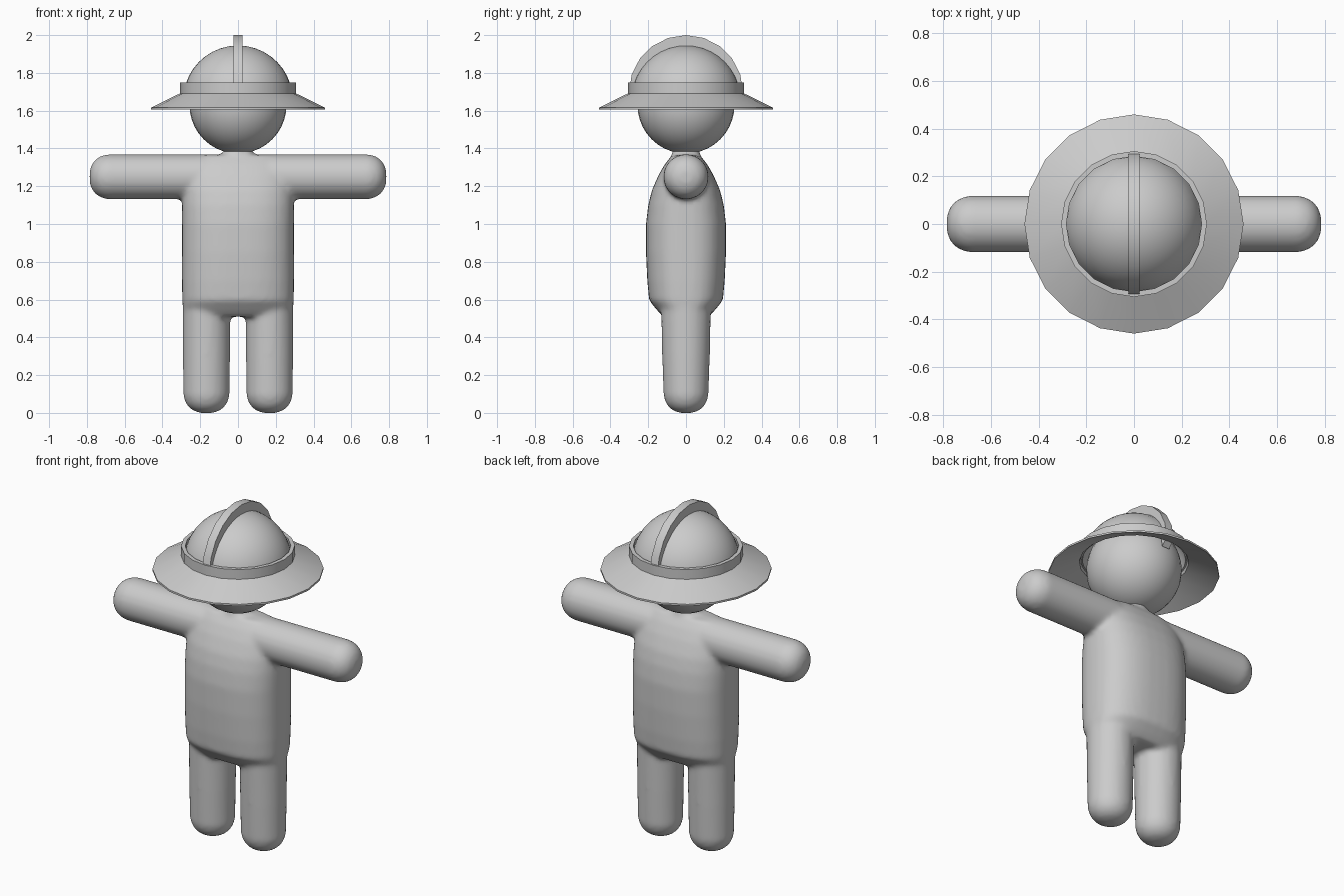
import bpy, bmesh, math
from mathutils import Matrix

if "Cube" in bpy.data.objects:
    bpy.data.objects.remove(bpy.data.objects["Cube"])

grey = bpy.data.materials.new("light_grey")
grey.diffuse_color = (0.6, 0.6, 0.6, 1)
grey.use_nodes = True
grey.node_tree.nodes["Principled BSDF"].inputs["Base Color"].default_value = grey.diffuse_color


def finish(name, bm, angle=30):
    bmesh.ops.remove_doubles(bm, verts=bm.verts, dist=1e-5)
    bmesh.ops.recalc_face_normals(bm, faces=bm.faces)
    me = bpy.data.meshes.new(name)
    bm.to_mesh(me)
    bm.free()
    me.materials.append(grey)
    ob = bpy.data.objects.new(name, me)
    bpy.context.collection.objects.link(ob)
    bpy.ops.object.select_all(action='DESELECT')
    ob.select_set(True)
    bpy.context.view_layer.objects.active = ob
    bpy.ops.object.shade_smooth_by_angle(angle=math.radians(angle))
    return ob


def loft(bm, sections, sides, power=2.0, matrix=Matrix(), closed=False):
    """Stack superellipse rings given as (z, half width x, half depth y)."""
    rings = []
    for z, rx, ry in sections:
        ring = []
        for i in range(sides):
            a = 2 * math.pi * i / sides
            c, s = math.cos(a), math.sin(a)
            x = math.copysign(abs(c) ** (2 / power), c) * rx
            y = math.copysign(abs(s) ** (2 / power), s) * ry
            ring.append(bm.verts.new(matrix @ Matrix.Translation((x, y, z)).translation))
        rings.append(ring)
    pairs = list(zip(rings, rings[1:]))
    if closed:
        pairs.append((rings[-1], rings[0]))
    for a, b in pairs:
        for i in range(sides):
            j = (i + 1) % sides
            bm.faces.new((a[i], a[j], b[j], b[i]))
    if not closed:
        bm.faces.new(rings[0][::-1])
        bm.faces.new(rings[-1])


# Body: torso, arms and legs blended into one soft skin
bm = bmesh.new()
loft(bm, [(0.51, 0.285, 0.12), (0.54, 0.29, 0.15), (0.595, 0.295, 0.195),
          (0.70, 0.297, 0.205), (0.85, 0.297, 0.212), (1.0, 0.297, 0.212),
          (1.1, 0.297, 0.20), (1.18, 0.295, 0.18), (1.26, 0.29, 0.145),
          (1.32, 0.26, 0.11), (1.365, 0.21, 0.072)], 40, 2.5)
loft(bm, [(1.30, 0.085, 0.085), (1.365, 0.085, 0.075), (1.40, 0.07, 0.07)], 24)
tip = [(0.0, 0.03), (0.006, 0.055), (0.022, 0.083), (0.05, 0.106), (0.09, 0.119)]
for side in (-1, 1):
    leg = Matrix.Translation((side * 0.167, 0, 0))
    loft(bm, [(h, r * 1.03, r) for h, r in tip]
         + [(0.30, 0.125, 0.126), (0.60, 0.126, 0.133)], 32, matrix=leg)
    arm = Matrix.Translation((side * 0.785, 0, 1.25)) @ Matrix.Rotation(-side * math.pi / 2, 4, 'Y')
    loft(bm, [(h, r, r) for h, r in tip] + [(0.70, 0.119, 0.119)], 32, matrix=arm)
body = finish("body", bm)
remesh = body.modifiers.new("blend", 'REMESH')
remesh.mode = 'VOXEL'
remesh.voxel_size = 0.014
remesh.use_smooth_shade = True
soften = body.modifiers.new("soften", 'SMOOTH')
soften.factor = 0.5
soften.iterations = 6

# Head
bm = bmesh.new()
bmesh.ops.create_uvsphere(bm, u_segments=32, v_segments=20, radius=0.257,
                          matrix=Matrix.Translation((0, 0, 1.63)))
finish("head", bm)

# Hat dome: thin half shell, open below
bm = bmesh.new()
arc = [math.radians(a) for a in range(8, 90, 9)] + [math.radians(89.5)]
shell = [(1.655 + 0.29 * math.sin(a), 0.29 * math.cos(a)) for a in arc]
inner = [(1.655 + 0.28 * math.sin(a), 0.28 * math.cos(a)) for a in reversed(arc)]
loft(bm, [(z, r, r) for z, r in shell + inner], 40, closed=True)
finish("hat_dome", bm)

# Hat band and flared brim as one ring
bm = bmesh.new()
ring = [(1.75, 0.284), (1.75, 0.306), (1.692, 0.306), (1.616, 0.46),
        (1.605, 0.46), (1.68, 0.295), (1.72, 0.284)]
loft(bm, [(z, r, r) for z, r in ring], 20, closed=True)
finish("hat_brim", bm)

# Crest over the crown, front to back
bm = bmesh.new()
outer = [(0.302 * math.cos(math.pi * i / 10), 1.698 + 0.302 * math.sin(math.pi * i / 10))
         for i in range(11)]
inside = [(0.265 * math.cos(math.pi * i / 10), 1.655 + 0.265 * math.sin(math.pi * i / 10))
          for i in range(10, -1, -1)]
face = bm.faces.new([bm.verts.new((-0.024, y, z)) for y, z in outer + inside])
moved = bmesh.ops.extrude_face_region(bm, geom=[face])["geom"]
bmesh.ops.translate(bm, vec=(0.048, 0, 0),
                    verts=[v for v in moved if isinstance(v, bmesh.types.BMVert)])
finish("hat_crest", bm)
